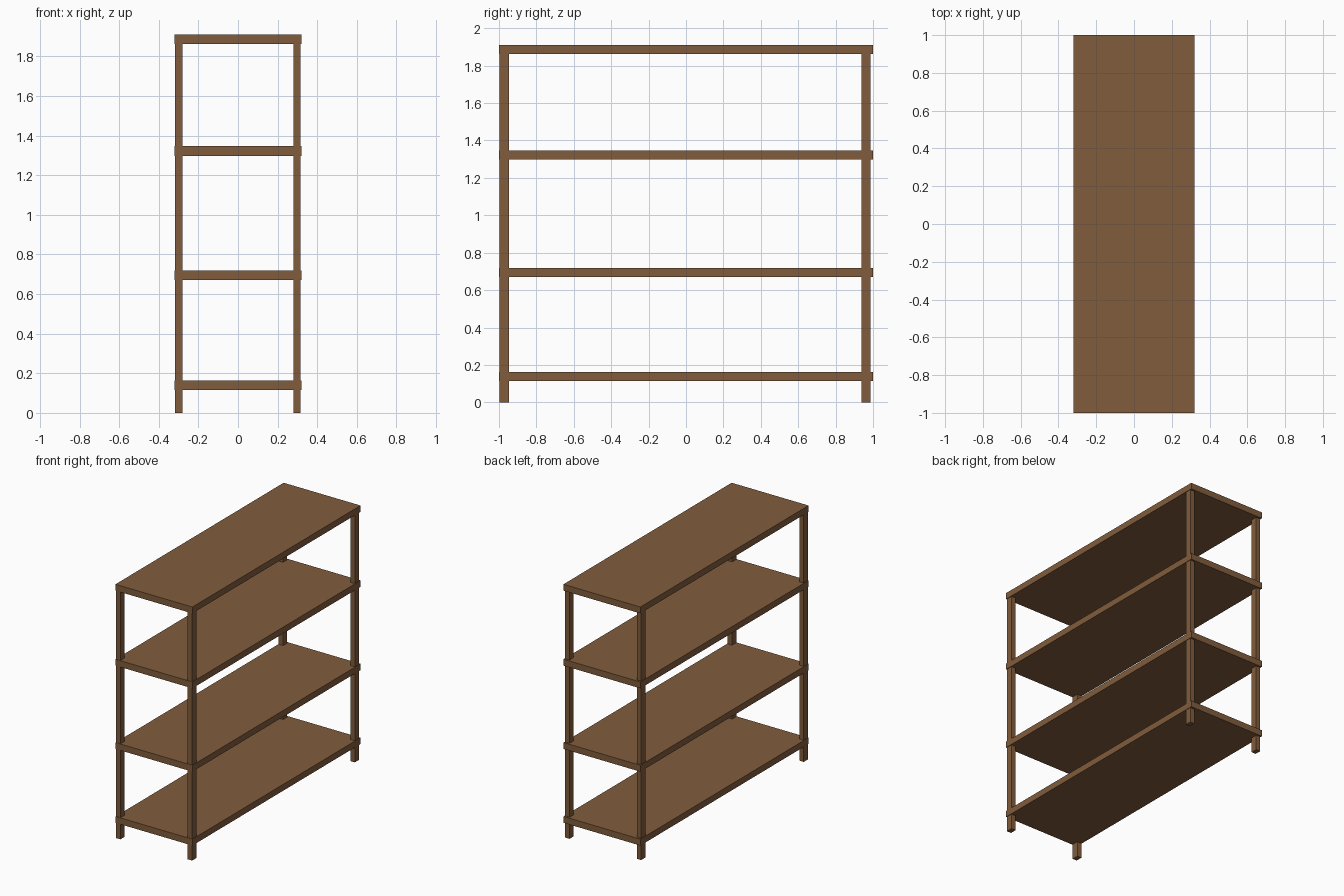
import bpy

if "Cube" in bpy.data.objects:
    bpy.data.objects.remove(bpy.data.objects["Cube"])

wood = bpy.data.materials.new("brown wood")
wood.diffuse_color = (0.216, 0.107, 0.045, 1)
wood.use_nodes = True
wood.node_tree.nodes["Principled BSDF"].inputs["Base Color"].default_value = wood.diffuse_color


def box(name, lo, hi):
    """Box between two opposite corners."""
    bpy.ops.mesh.primitive_cube_add(size=1, location=[(a + b) / 2 for a, b in zip(lo, hi)])
    ob = bpy.context.object
    ob.name = name
    ob.scale = [b - a for a, b in zip(lo, hi)]
    bpy.ops.object.transform_apply(location=False, rotation=False, scale=True)
    ob.data.materials.append(wood)


# Four shelf boards, bottom to top
for name, top in (("bottom", 0.163), ("lower", 0.719), ("upper", 1.346), ("top", 1.91)):
    box(name + "_shelf", (-0.32, -1.0, top - 0.048), (0.32, 1.0, top))

# Four corner posts, set just inside the shelf edges
for side, x0, x1 in (("left", -0.317, -0.281), ("right", 0.279, 0.316)):
    for end, y0, y1 in (("front", -0.997, -0.947), ("back", 0.937, 0.986)):
        box(f"{end}_{side}_post", (x0, y0, 0), (x1, y1, 1.88))
